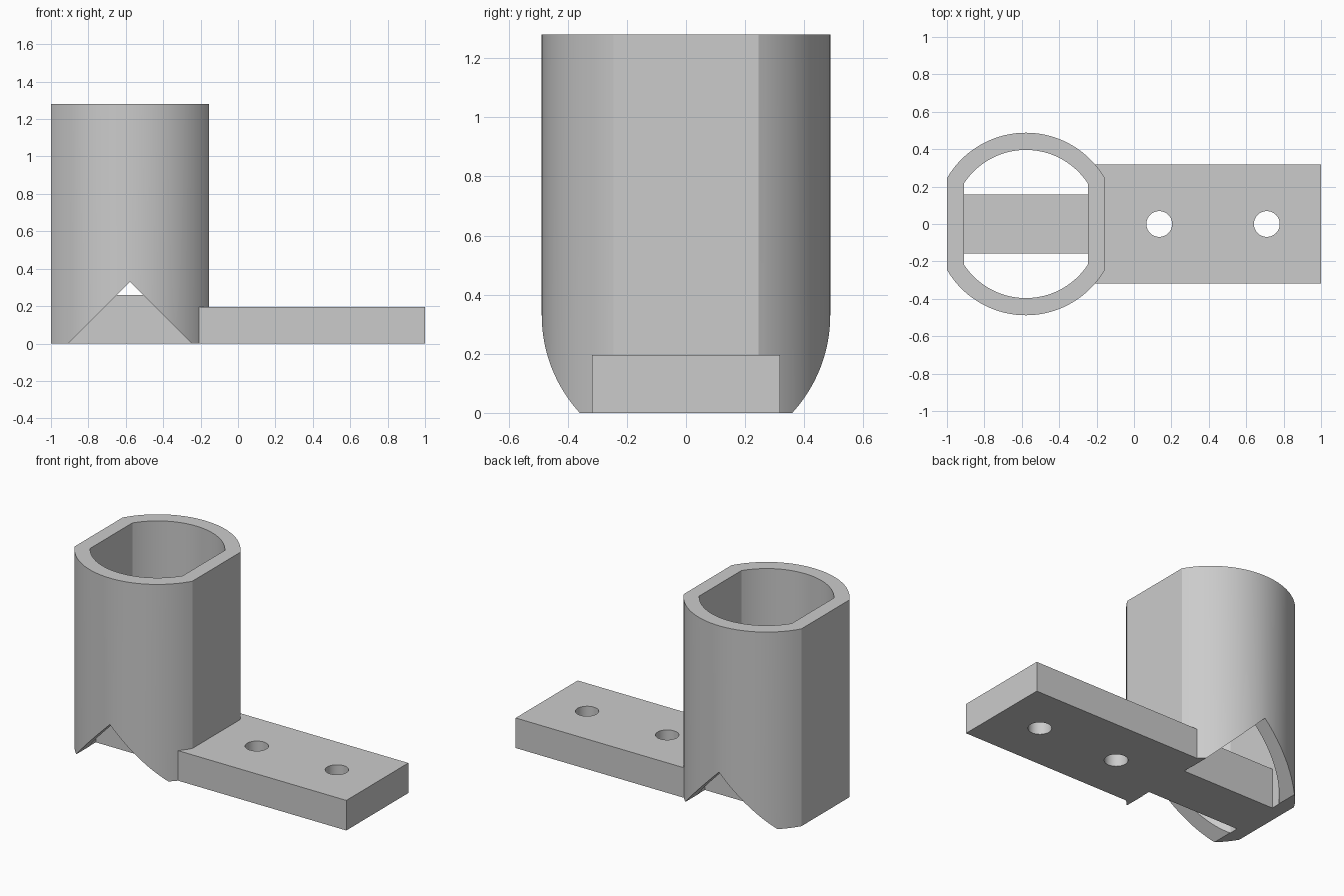
import bpy, bmesh, math

if "Cube" in bpy.data.objects:
    bpy.data.objects.remove(bpy.data.objects["Cube"], do_unlink=True)

CX = -0.578      # socket axis
HEIGHT = 1.28

grey = bpy.data.materials.new("light_grey")
grey.use_nodes = True
colour = (0.6, 0.6, 0.6, 1)
grey.diffuse_color = colour
grey.node_tree.nodes["Principled BSDF"].inputs["Base Color"].default_value = colour


def prism(name, points, vector):
    """Extrude a closed outline of 3D points along a vector."""
    bm = bmesh.new()
    face = bm.faces.new([bm.verts.new(p) for p in points])
    ext = bmesh.ops.extrude_face_region(bm, geom=[face])
    moved = [g for g in ext["geom"] if isinstance(g, bmesh.types.BMVert)]
    bmesh.ops.translate(bm, verts=moved, vec=vector)
    bmesh.ops.recalc_face_normals(bm, faces=bm.faces)
    mesh = bpy.data.meshes.new(name)
    bm.to_mesh(mesh)
    bm.free()
    mesh.materials.append(grey)
    obj = bpy.data.objects.new(name, mesh)
    bpy.context.collection.objects.link(obj)
    return obj


def box(name, x0, x1, half_y, top):
    pts = [(x0, -half_y, 0), (x1, -half_y, 0), (x1, half_y, 0), (x0, half_y, 0)]
    return prism(name, pts, (0, 0, top))


def flatted_circle(radius, half_flat, z, steps=40):
    """Circle with two flats facing -x and +x."""
    a = math.acos(half_flat / radius)
    pts = []
    for base in (0, math.pi):
        for i in range(steps + 1):
            t = base + a + (math.pi - 2 * a) * i / steps
            pts.append((CX + radius * math.cos(t), radius * math.sin(t), z))
    return pts


def circle(x, radius, z, steps=48):
    return [(x + radius * math.cos(math.tau * i / steps),
             radius * math.sin(math.tau * i / steps), z) for i in range(steps)]


def combine(target, other, operation):
    """Apply a boolean and discard the operand."""
    mod = target.modifiers.new(operation, "BOOLEAN")
    mod.operation = operation
    mod.solver = "EXACT"
    mod.object = other
    bpy.context.view_layer.objects.active = target
    bpy.ops.object.modifier_apply(modifier=mod.name)
    bpy.data.objects.remove(other, do_unlink=True)


# Socket: flat-sided tube with a V notch running front to back
socket = prism("socket_bracket", flatted_circle(0.488, 0.422, 0), (0, 0, HEIGHT))
bore = prism("bore_cutter", flatted_circle(0.396, 0.332, -0.1), (0, 0, HEIGHT + 0.2))
combine(socket, bore, "DIFFERENCE")
notch = prism("notch_cutter", [(CX - 0.43, -1, -0.1), (CX + 0.43, -1, -0.1),
                               (CX, -1, 0.33)], (0, 2, 0))
combine(socket, notch, "DIFFERENCE")

# Mounting plate with two bolt holes
plate = box("mounting_plate", -0.23, 1, 0.318, 0.195)
for x in (0.135, 0.71):
    combine(plate, prism("hole_cutter", circle(x, 0.069, -0.1), (0, 0, 0.5)), "DIFFERENCE")

# Cross bar spanning the bottom of the socket
bar = box("cross_bar", -0.95, -0.2, 0.158, 0.26)

combine(socket, bar, "UNION")
combine(socket, plate, "UNION")

bpy.ops.object.select_all(action="DESELECT")
socket.select_set(True)
bpy.context.view_layer.objects.active = socket
bpy.ops.object.shade_smooth_by_angle(angle=math.radians(18))
